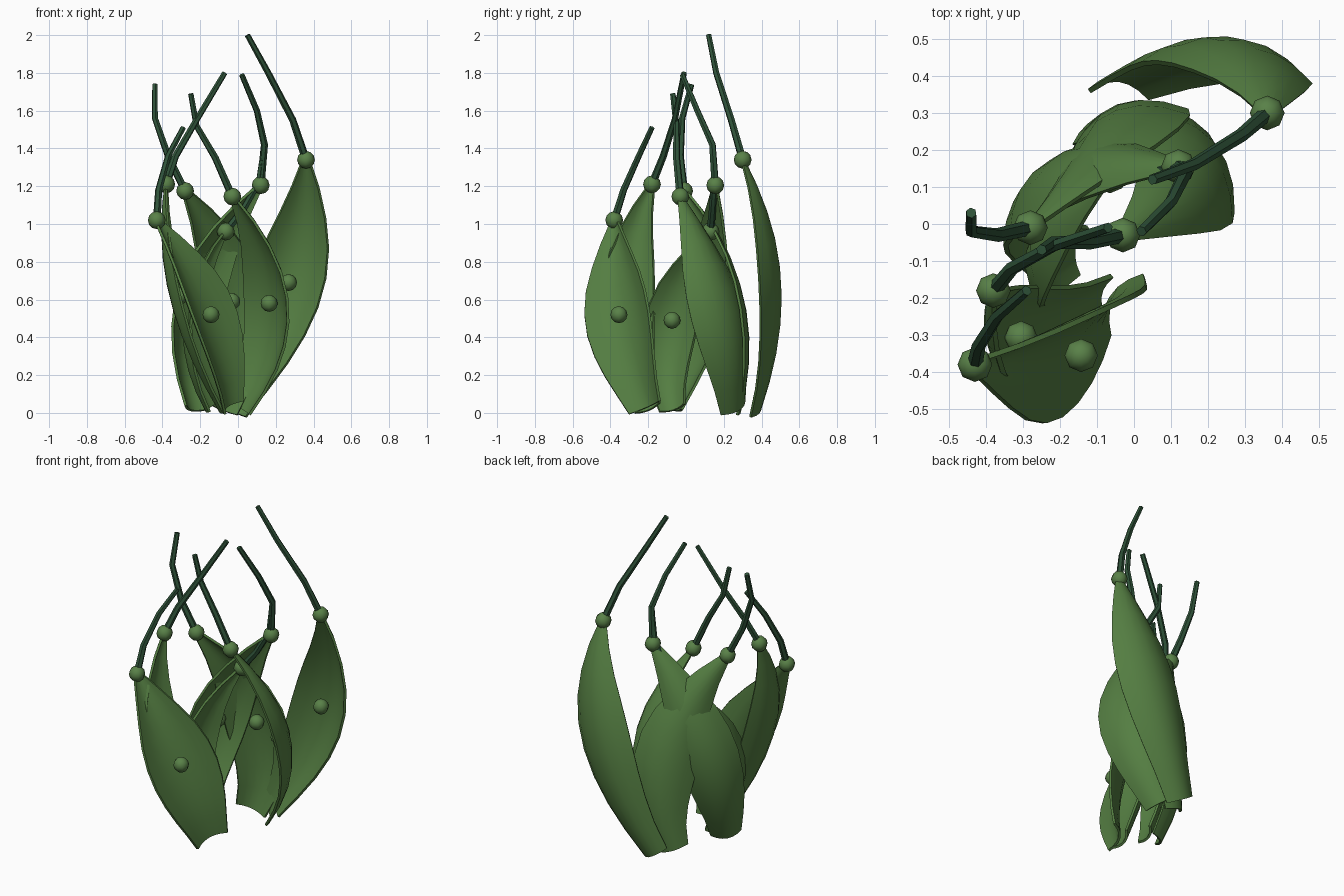
import bpy, bmesh
from mathutils import Vector

default = bpy.data.objects.get("Cube")
if default:
    bpy.data.objects.remove(default, do_unlink=True)


def make_material(name, color):
    mat = bpy.data.materials.new(name)
    mat.use_nodes = True
    mat.diffuse_color = (*color, 1)
    mat.node_tree.nodes["Principled BSDF"].inputs["Base Color"].default_value = (*color, 1)
    return mat


LEAF = make_material("leaf green", (0.09, 0.21, 0.055))
BUD = make_material("bud green", (0.10, 0.22, 0.065))
TENDRIL = make_material("dark tendril green", (0.028, 0.085, 0.04))

# Half-width of a leaf along its length, as a share of the widest point
OUTLINE = [0.5, 0.64, 0.8, 0.93, 1.0, 0.98, 0.86, 0.64, 0.38, 0.1]
ACROSS = 6
CUP = 0.45


def activate(obj):
    bpy.ops.object.select_all(action='DESELECT')
    obj.select_set(True)
    bpy.context.view_layer.objects.active = obj


def finish_mesh(bm, name, mat):
    mesh = bpy.data.meshes.new(name)
    bm.to_mesh(mesh)
    bm.free()
    mesh.materials.append(mat)
    obj = bpy.data.objects.new(name, mesh)
    bpy.context.collection.objects.link(obj)
    return obj


def spine(base, middle, tip, t):
    """Quadratic curve through three points, with its tangent."""
    point = (base * (2 * t - 1) * (t - 1) + middle * 4 * t * (1 - t)
             + tip * t * (2 * t - 1))
    tangent = base * (4 * t - 3) + middle * (4 - 8 * t) + tip * (4 * t - 1)
    return point, tangent.normalized()


def add_leaf(name, base, middle, tip, outward, half_width):
    """Cupped blade: rows of points bowed outward, then given thickness."""
    bm = bmesh.new()
    rows = []
    for i, share in enumerate(OUTLINE):
        point, tangent = spine(base, middle, tip, i / (len(OUTLINE) - 1))
        side = tangent.cross(outward).normalized()
        out = side.cross(tangent).normalized()
        width = half_width * share
        row = []
        for j in range(ACROSS + 1):
            s = 2 * j / ACROSS - 1
            bow = CUP * width * (0.5 - s * s)
            row.append(bm.verts.new(point + side * width * s + out * bow))
        rows.append(row)
    for low, high in zip(rows, rows[1:]):
        for j in range(ACROSS):
            bm.faces.new((low[j], low[j + 1], high[j + 1], high[j]))
    obj = finish_mesh(bm, name, LEAF)
    solid = obj.modifiers.new("thickness", 'SOLIDIFY')
    solid.thickness = 0.014
    solid.offset = 0
    activate(obj)
    bpy.ops.object.modifier_apply(modifier=solid.name)
    bpy.ops.object.shade_smooth_by_angle()


def add_bud(name, centre, radius):
    bm = bmesh.new()
    bmesh.ops.create_uvsphere(bm, u_segments=8, v_segments=6, radius=radius)
    bmesh.ops.translate(bm, verts=bm.verts, vec=centre)
    activate(finish_mesh(bm, name, BUD))
    bpy.ops.object.shade_smooth()


def add_tendril(name, points):
    curve = bpy.data.curves.new(name, 'CURVE')
    curve.dimensions = '3D'
    curve.bevel_depth = 0.021
    curve.bevel_resolution = 1
    curve.use_fill_caps = True
    line = curve.splines.new('POLY')
    line.points.add(len(points) - 1)
    for i, (node, point) in enumerate(zip(line.points, points)):
        node.co = (*point, 1)
        node.radius = 1 - 0.1 * i
    curve.materials.append(TENDRIL)
    obj = bpy.data.objects.new(name, curve)
    bpy.context.collection.objects.link(obj)
    activate(obj)
    bpy.ops.object.convert(target='MESH')
    bpy.ops.object.shade_smooth_by_angle(angle=1)


def add_pod(name, base, middle, tip, outward, half_width, trail):
    """One leaf with a tip bud, an inner bud and a trailing tendril."""
    base, middle, tip = Vector(base), Vector(middle), Vector(tip)
    outward = Vector((*outward, 0)).normalized()
    add_leaf(name + "_leaf", base, middle, tip, outward, half_width)
    add_bud(name + "_tip_bud", tip, 0.047)
    add_bud(name + "_inner_bud", middle - outward * 0.02, 0.045)
    add_tendril(name + "_tendril", [tip] + trail)


add_pod("back_left", (-0.04, 0.37, 0.02), (0.27, 0.455, 0.69), (0.36, 0.30, 1.34),
        (0.12, 1), 0.19,
        [(0.29, 0.24, 1.55), (0.16, 0.16, 1.8), (0.05, 0.12, 2.0)])

# Bulges to the rear right, then sweeps back over the middle
add_pod("back", (-0.23, -0.07, 0.02), (-0.225, 0.12, 0.61), (0.12, 0.155, 1.205),
        (-0.7, 0.7), 0.17,
        [(0.14, 0.14, 1.42), (0.10, 0.06, 1.6), (0.02, -0.02, 1.79)])

add_pod("left", (0.02, 0.26, 0.02), (0.18, 0.175, 0.58), (-0.03, -0.03, 1.145),
        (0.75, 0.65), 0.18,
        [(-0.12, -0.05, 1.35), (-0.22, -0.05, 1.52), (-0.25, -0.07, 1.69)])

add_pod("middle", (-0.09, 0.26, 0.02), (-0.04, 0.25, 0.59), (-0.28, -0.01, 1.175),
        (-0.35, 0.93), 0.18,
        [(-0.37, -0.03, 1.36), (-0.44, -0.02, 1.56), (-0.44, 0.03, 1.74)])

add_pod("right", (-0.08, -0.2, 0.02), (-0.325, -0.305, 0.62), (-0.38, -0.18, 1.21),
        (-0.95, 0.1), 0.14,
        [(-0.33, -0.12, 1.36), (-0.22, -0.06, 1.55), (-0.07, -0.01, 1.8)])

add_pod("front", (-0.04, -0.21, 0.03), (-0.16, -0.345, 0.52), (-0.43, -0.38, 1.02),
        (-0.85, 0.5), 0.2,
        [(-0.42, -0.33, 1.18), (-0.37, -0.25, 1.36), (-0.29, -0.18, 1.51)])

add_pod("back_right", (-0.15, -0.07, 0.02), (-0.25, -0.07, 0.49), (-0.065, 0.13, 0.96),
        (-1, 0.2), 0.14,
        [(0.03, 0.14, 1.08), (0.11, 0.15, 1.22), (0.14, 0.14, 1.43)])
